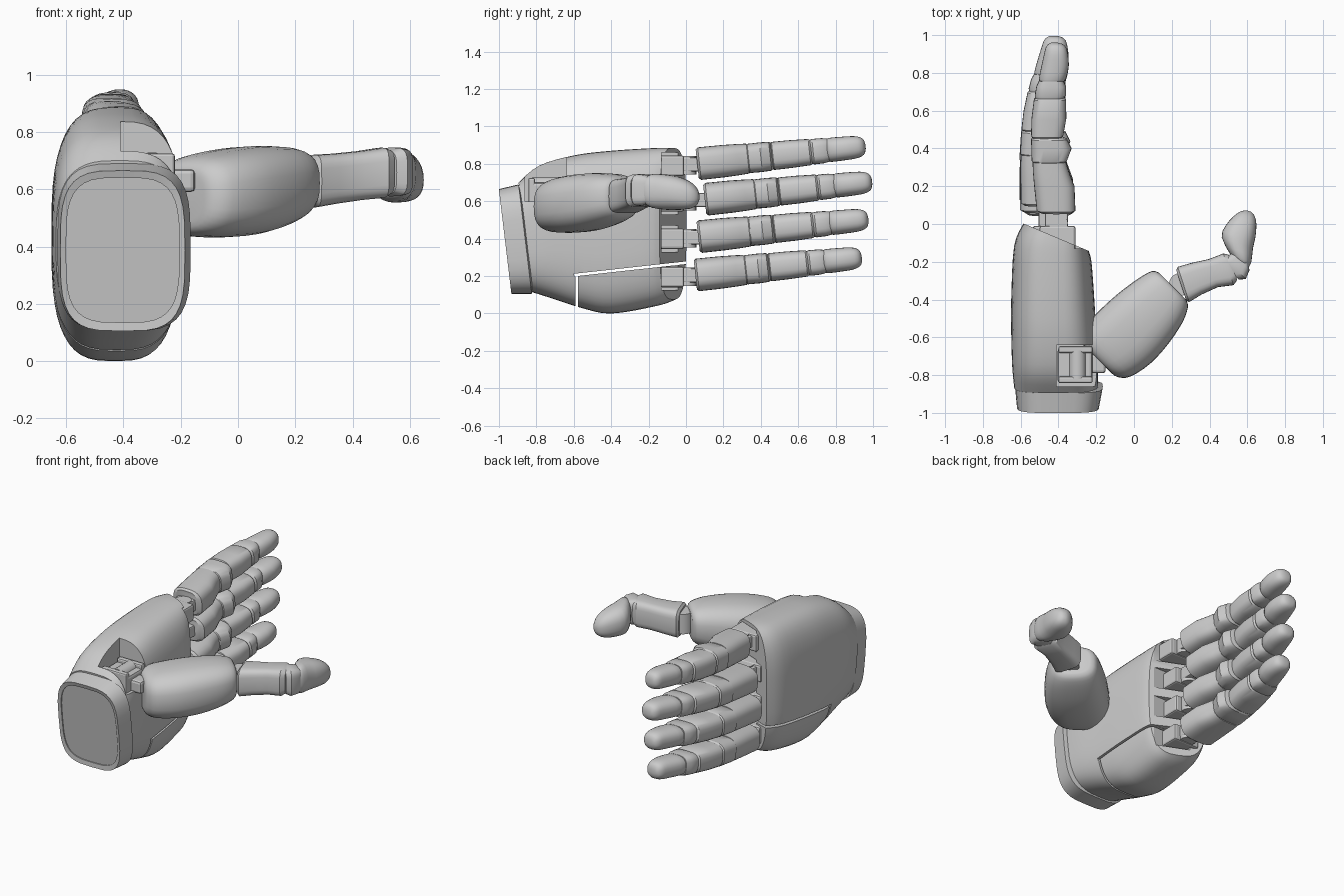
import bpy, bmesh, math
from mathutils import Vector


def finish(ob, angle=32):
    bpy.ops.object.select_all(action='DESELECT')
    bpy.context.view_layer.objects.active = ob
    ob.select_set(True)
    bpy.ops.object.shade_smooth_by_angle(angle=math.radians(angle))
    return ob


def smooth_rings(rings, sub):
    """Catmull-Rom interpolation of ring tuples."""
    out = []
    for i in range(len(rings) - 1):
        a, b, c, d = (rings[min(max(j, 0), len(rings) - 1)] for j in range(i - 1, i + 3))
        for k in range(sub):
            t = k / sub
            out.append(tuple(0.5 * (2 * q + (r - p) * t + (2 * p - 5 * q + 4 * r - s) * t * t
                                    + (3 * q - p - 3 * r + s) * t ** 3)
                             for p, q, r, s in zip(a, b, c, d)))
    return out + [rings[-1]]


def loft(name, rings, heading=90, power=2.6, n=28, sub=1):
    """Superellipse sections (x, y, z, half width, half height, shear, skew)."""
    rings = [tuple(r) + (0,) * (7 - len(r)) for r in rings]
    if sub > 1:
        rings = smooth_rings(rings, sub)
    h = math.radians(heading)
    side = Vector((-math.sin(h), math.cos(h), 0))
    verts, faces = [], []
    for x, y, z, u, v, shear, skew in rings:
        for i in range(n):
            a = 2 * math.pi * i / n
            c, s = math.cos(a), math.sin(a)
            cu = u * math.copysign(abs(c) ** (2 / power), c)
            cv = v * math.copysign(abs(s) ** (2 / power), s)
            p = Vector((x, y, z + cv)) + side * cu
            p.y += shear * cv + skew * side.x * cu
            verts.append(p)
    for r in range(len(rings) - 1):
        for i in range(n):
            j = (i + 1) % n
            faces.append((r * n + i, r * n + j, (r + 1) * n + j, (r + 1) * n + i))
    faces.append(tuple(reversed(range(n))))
    faces.append(tuple(range((len(rings) - 1) * n, len(rings) * n)))
    me = bpy.data.meshes.new(name)
    me.from_pydata(verts, [], faces)
    bm = bmesh.new()
    bm.from_mesh(me)
    bmesh.ops.recalc_face_normals(bm, faces=bm.faces)
    bm.to_mesh(me)
    bm.free()
    ob = bpy.data.objects.new(name, me)
    bpy.context.collection.objects.link(ob)
    return finish(ob)


def box(name, lo, hi, bevel=0.0, rot=(0, 0, 0)):
    bpy.ops.mesh.primitive_cube_add(size=1, rotation=rot,
                                    location=[(a + b) / 2 for a, b in zip(lo, hi)])
    ob = bpy.context.object
    ob.name = name
    ob.scale = [b - a for a, b in zip(lo, hi)]
    bpy.ops.object.transform_apply(location=False, rotation=False, scale=True)
    if bevel:
        m = ob.modifiers.new("bevel", 'BEVEL')
        m.width, m.segments = bevel, 2
    return ob


def rod(name, p, radius, length, rot=(0, 0, 0)):
    bpy.ops.mesh.primitive_cylinder_add(vertices=20, radius=radius, depth=length,
                                        location=p, rotation=rot)
    ob = bpy.context.object
    ob.name = name
    return finish(ob)


def cut(ob, cutter):
    m = ob.modifiers.new("cut", 'BOOLEAN')
    m.operation, m.object, m.solver = 'DIFFERENCE', cutter, 'EXACT'
    bpy.context.view_layer.objects.active = ob
    bpy.ops.object.modifier_apply(modifier=m.name)
    bpy.data.objects.remove(cutter, do_unlink=True)


def span(x0, x1, y, z0, z1, shear=0, skew=0):
    return ((x0 + x1) / 2, y, (z0 + z1) / 2, (x1 - x0) / 2, (z1 - z0) / 2, shear, skew)


# Wrist cuff with a shallow recessed end
loft("wrist_cuff", [
    span(-0.60, -0.205, -0.955, 0.135, 0.64, -0.12),
    span(-0.60, -0.205, -0.962, 0.135, 0.64, -0.12),
    span(-0.62, -0.185, -0.967, 0.105, 0.665, -0.12),
    span(-0.63, -0.165, -0.86, 0.105, 0.69, -0.12),
    span(-0.60, -0.20, -0.85, 0.14, 0.66, -0.12)], power=3.6, n=36)

# Palm body
palm = loft("palm", [
    span(-0.635, -0.19, -0.86, 0.115, 0.70, -0.12),
    span(-0.645, -0.19, -0.75, 0.08, 0.79, -0.10),
    span(-0.65, -0.20, -0.58, 0.03, 0.845, -0.05),
    span(-0.65, -0.21, -0.40, 0.0, 0.87),
    span(-0.635, -0.225, -0.16, 0.04, 0.885, 0, -0.2),
    span(-0.585, -0.24, -0.07, 0.075, 0.885, 0, -0.42)], power=3.1, n=48, sub=4)

# Pocket for the thumb hinge and seams round the little finger pad
cut(palm, box("cutter", (-0.41, -0.86, 0.60), (-0.1, -0.64, 1.0)))
cut(palm, box("cutter", (-0.9, -0.60, 0.238), (0, 0.12, 0.252), rot=(0.11, 0, 0)))
cut(palm, box("cutter", (-0.9, -0.592, -0.2), (0, -0.578, 0.212)))

# Fingers: name, start y, base z, length, back shift, palm-side shift
fingers = [("index", 0.06, 0.80, 0.90, 0.025, 0.0), ("middle", 0.10, 0.61, 0.895, -0.06, -0.01),
           ("ring", 0.065, 0.41, 0.91, -0.065, -0.015), ("little", 0.05, 0.205, 0.89, -0.04, -0.01)]
SLOPE = 0.105

for name, y0, z0, length, back, front in fingers:
    k = length / 0.9

    def sec(t, x0, x1, half):
        f = 1 - t
        x0, x1 = x0 + back * f, x1 + front * f
        return ((x0 + x1) / 2, y0 + t * k, z0 + SLOPE * t, (x1 - x0) / 2, half, -0.11)

    # Knuckle slot, yoke and hinge
    cut(palm, box("cutter", (-0.48, -0.13, z0 - 0.08), (-0.1, 0.2, z0 + 0.06)))
    xm = -0.43 + back * 0.4
    box(name + "_knuckle_block", (xm - 0.08, -0.14, z0 - 0.065),
        (xm + 0.11, -0.01, z0 + 0.045), 0.012)
    rod(name + "_knuckle_pin", (xm + 0.02, 0.005, z0 - 0.008), 0.05, 0.10)
    box(name + "_knuckle_link", (xm - 0.05, -0.03, z0 - 0.04),
        (xm + 0.07, y0 + 0.03, z0 + 0.035), 0.008)

    # Finger segments
    loft(name + "_proximal", [
        sec(0.0, -0.52, -0.33, 0.077), sec(0.012, -0.54, -0.31, 0.087),
        sec(0.14, -0.55, -0.315, 0.086), sec(0.22, -0.555, -0.345, 0.083),
        sec(0.27, -0.555, -0.36, 0.080)], power=2.9)
    loft(name + "_first_joint", [
        sec(0.265, -0.55, -0.37, 0.072), sec(0.275, -0.56, -0.355, 0.078),
        sec(0.34, -0.56, -0.33, 0.079), sec(0.39, -0.56, -0.355, 0.077),
        sec(0.40, -0.55, -0.38, 0.070)], power=3.2)
    loft(name + "_middle", [
        sec(0.395, -0.55, -0.39, 0.068), sec(0.405, -0.56, -0.375, 0.075),
        sec(0.50, -0.555, -0.358, 0.074), sec(0.60, -0.54, -0.36, 0.070),
        sec(0.61, -0.53, -0.37, 0.064)], power=3)
    loft(name + "_second_joint", [
        sec(0.605, -0.53, -0.375, 0.063), sec(0.62, -0.535, -0.36, 0.068),
        sec(0.67, -0.525, -0.36, 0.067), sec(0.70, -0.51, -0.375, 0.062)], power=3.2)
    loft(name + "_tip", [
        sec(0.69, -0.505, -0.38, 0.056), sec(0.71, -0.51, -0.36, 0.064),
        sec(0.78, -0.495, -0.345, 0.063), sec(0.84, -0.48, -0.35, 0.060),
        sec(0.875, -0.47, -0.36, 0.051), sec(0.893, -0.455, -0.38, 0.036),
        sec(0.90, -0.44, -0.41, 0.012)], power=2.4, sub=2)

finish(palm)

# Thumb hinge in the palm pocket
box("thumb_hinge_base", (-0.405, -0.84, 0.58), (-0.22, -0.66, 0.70), 0.015)
for y in (-0.825, -0.665):
    box("thumb_hinge_cheek", (-0.40, y - 0.018, 0.58), (-0.22, y + 0.018, 0.725), 0.01)
rod("thumb_hinge_pin", (-0.30, -0.745, 0.685), 0.045, 0.15, (math.pi / 2, 0, 0))
box("thumb_link", (-0.32, -0.79, 0.59), (-0.15, -0.69, 0.67), 0.015)

# Thumb base bulb
loft("thumb_base", [
    (-0.195, -0.715, 0.57, 0.10, 0.08), (-0.188, -0.708, 0.57, 0.145, 0.115),
    (-0.145, -0.68, 0.575, 0.18, 0.14), (-0.05, -0.60, 0.585, 0.195, 0.153),
    (0.05, -0.50, 0.598, 0.188, 0.152), (0.14, -0.405, 0.613, 0.165, 0.135),
    (0.19, -0.345, 0.622, 0.135, 0.112), (0.205, -0.33, 0.625, 0.10, 0.085)],
     heading=45, power=2.7, sub=3)

# Thumb middle segment and its joints
rod("thumb_middle_pin", (0.245, -0.32, 0.63), 0.06, 0.13)
loft("thumb_middle", [
    (0.25, -0.325, 0.627, 0.085, 0.08), (0.262, -0.32, 0.628, 0.098, 0.092),
    (0.33, -0.29, 0.636, 0.088, 0.088), (0.42, -0.26, 0.647, 0.078, 0.086),
    (0.50, -0.24, 0.657, 0.088, 0.088), (0.525, -0.23, 0.66, 0.07, 0.075)],
     heading=18, power=4)
loft("thumb_end_joint", [
    (0.51, -0.25, 0.658, 0.062, 0.075), (0.535, -0.235, 0.66, 0.08, 0.085),
    (0.565, -0.20, 0.66, 0.065, 0.08), (0.575, -0.17, 0.66, 0.045, 0.065)],
     heading=45, power=4)

# Thumb tip
loft("thumb_tip", [
    (0.575, -0.215, 0.655, 0.035, 0.07), (0.565, -0.18, 0.655, 0.060, 0.09),
    (0.547, -0.10, 0.648, 0.088, 0.094), (0.563, -0.04, 0.642, 0.085, 0.088),
    (0.588, 0.02, 0.632, 0.064, 0.072), (0.603, 0.055, 0.625, 0.038, 0.045),
    (0.61, 0.068, 0.622, 0.012, 0.015)], heading=70, power=2.4, sub=2)
